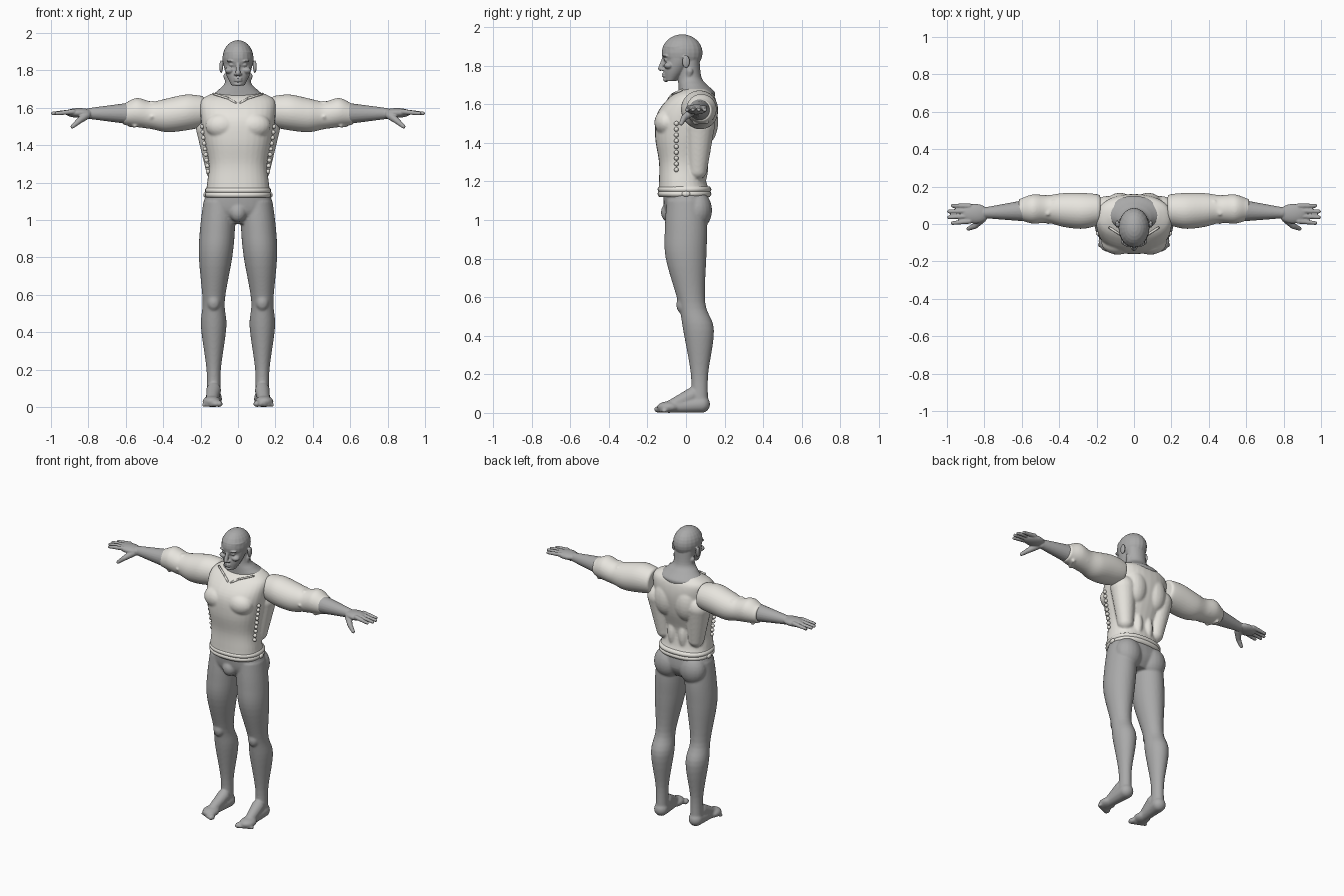
import bpy
import bmesh
import math
from mathutils import Matrix, Vector

default_cube = bpy.data.objects.get("Cube")
if default_cube:
    bpy.data.objects.remove(default_cube, do_unlink=True)


def material(name, colour):
    mat = bpy.data.materials.new(name)
    mat.use_nodes = True
    mat.diffuse_color = colour
    mat.node_tree.nodes["Principled BSDF"].inputs["Base Color"].default_value = colour
    return mat


SKIN = material("grey skin", (0.4, 0.4, 0.4, 1))
CLOTH = material("cream cloth", (0.8, 0.78, 0.73, 1))


def spline(before, start, end, after, t):
    """Catmull-Rom blend of four rows."""
    return [b + t / 2 * (c - a + t * (2 * a - 5 * b + 4 * c - d + t * (3 * (b - c) + d - a)))
            for a, b, c, d in zip(before, start, end, after)]


def signed_power(value, exponent):
    return math.copysign(abs(value) ** exponent, value)


def loft(bm, sections, place, square=1, sides=32, steps=5):
    """Skin rounded sections: position, centre pair, radius pair."""
    padded = [sections[0], *sections, sections[-1]]
    smooth = [spline(*four, step / steps)
              for four in zip(padded, padded[1:], padded[2:], padded[3:])
              for step in range(steps)]
    smooth.append(sections[-1])
    rings = []
    for along, centre_a, centre_b, radius_a, radius_b in smooth:
        ring = []
        for side in range(sides):
            angle = math.tau * side / sides
            a = centre_a + radius_a * signed_power(math.cos(angle), square)
            b = centre_b + radius_b * signed_power(math.sin(angle), square)
            ring.append(bm.verts.new(place(along, a, b)))
        rings.append(ring)
    for low, high in zip(rings, rings[1:]):
        for side in range(sides):
            after = (side + 1) % sides
            bm.faces.new((low[side], low[after], high[after], high[side]))
    bm.faces.new(rings[0])
    bm.faces.new(rings[-1])


def upright(along, a, b):
    return (a, b, along)


def sideways(along, a, b):
    return (along, a, b)


def trunk(bm, rows, square=1):
    """Central upright loft from height, half width, front and back."""
    loft(bm, [(z, 0, (front + back) / 2, width, (back - front) / 2)
              for z, width, front, back in rows], upright, square)


def tube(bm, rows, place, squash=1):
    """Offset loft from position, centre and one radius."""
    loft(bm, [(along, a, b, radius * squash, radius)
              for along, a, b, radius in rows], place)


def ball(bm, centre, radii):
    bmesh.ops.create_uvsphere(bm, u_segments=20, v_segments=14, radius=1,
                              matrix=Matrix.Translation(centre) @ Matrix.Diagonal((*radii, 1)))


def limb(bm, start, end, start_radius, end_radius):
    """Round-ended tapered rod."""
    start, end = Vector(start), Vector(end)
    way = end - start
    turn = way.to_track_quat("Z", "Y").to_matrix().to_4x4()
    bmesh.ops.create_cone(bm, cap_ends=True, segments=20, radius1=start_radius,
                          radius2=end_radius, depth=way.length,
                          matrix=Matrix.Translation((start + end) / 2) @ turn)
    ball(bm, start, [start_radius] * 3)
    ball(bm, end, [end_radius] * 3)


def mirror(bm):
    """Repeat the left-hand pieces on the right."""
    copy = bmesh.ops.duplicate(bm, geom=bm.verts[:] + bm.edges[:] + bm.faces[:])["geom"]
    for part in copy:
        if isinstance(part, bmesh.types.BMVert):
            part.co.x = -part.co.x


def finish(bm, name, mat, voxel=0, relax=4):
    """Make one object, fused into a soft surface if a voxel size is given."""
    bmesh.ops.recalc_face_normals(bm, faces=bm.faces[:])
    mesh = bpy.data.meshes.new(name)
    bm.to_mesh(mesh)
    bm.free()
    mesh.materials.append(mat)
    mesh.polygons.foreach_set("use_smooth", [True] * len(mesh.polygons))
    obj = bpy.data.objects.new(name, mesh)
    bpy.context.collection.objects.link(obj)
    if voxel:
        fuse = obj.modifiers.new("fuse", "REMESH")
        fuse.mode = "VOXEL"
        fuse.voxel_size = voxel
        fuse.use_smooth_shade = True
        soften = obj.modifiers.new("soften", "SMOOTH")
        soften.factor = 0.5
        soften.iterations = relax


# Legs, feet and hips
bm = bmesh.new()
tube(bm, [(1.1, .1, 0, .1), (.95, .11, 0, .11), (.8, .12, 0, .105), (.57, .13, .03, .07),
          (.43, .13, .065, .08), (.2, .13, .07, .045), (.05, .13, .07, .045)], upright, squash=.85)
heel, instep, sole = (.13, .08, .045), (.13, .03, .09), (.14, -.09, .03)
limb(bm, heel, sole, .045, .03)
limb(bm, instep, sole, .04, .03)
ball(bm, sole, (.05, .06, .03))
for toe in range(5):
    size = .018 - .002 * toe
    ball(bm, (.1 + .021 * toe, -.14 + .007 * toe, size), (size, size * 1.5, size))
ball(bm, (.13, -.02, .56), (.035, .03, .045))    # kneecap
ball(bm, (.095, .06, 1.05), (.09, .075, .1))     # buttock
mirror(bm)
trunk(bm, [(1.16, .165, -.12, .11), (1.05, .185, -.11, .12), (.98, .1, -.07, .08)], square=.9)
ball(bm, (0, -.09, 1.04), (.045, .04, .05))
finish(bm, "legs", SKIN, voxel=.007)

# Forearms and hands
bm = bmesh.new()
elbow, wrist, thumb = (.6, .07, 1.57), (.79, .06, 1.57), (.85, -.01, 1.53)
limb(bm, elbow, wrist, .055, .03)
ball(bm, (.85, .055, 1.573), (.075, .053, .026))
for finger in range(4):
    reach = 1 - .02 * abs(finger - 1.5)
    limb(bm, (.88, .015 + .027 * finger, 1.58), (reach, .005 + .031 * finger, 1.57), .014, .01)
limb(bm, (.81, .03, 1.56), thumb, .022, .016)
limb(bm, thumb, (.885, -.025, 1.5), .016, .011)
mirror(bm)
finish(bm, "hands", SKIN, voxel=.0045, relax=2)

# Head and neck
bm = bmesh.new()
ball(bm, (.09, 0, 1.82), (.01, .02, .034))       # ear
ball(bm, (.034, -.104, 1.85), (.027, .018, .007))    # brow
ball(bm, (.033, -.1, 1.83), (.015, .013, .01))   # eye
ball(bm, (.045, -.09, 1.8), (.026, .024, .018))  # cheekbone
ball(bm, (.012, -.12, 1.78), (.01, .013, .008))  # nostril
limb(bm, (.06, .02, 1.77), (.03, 0, 1.67), .018, .014)   # neck muscle
mirror(bm)
ball(bm, (0, -.02, 1.866), (.083, .106, .096))   # skull
trunk(bm, [(1.72, .035, -.11, -.05), (1.77, .06, -.115, 0), (1.83, .077, -.11, .04),
           (1.9, .077, -.12, .05)])
limb(bm, (0, -.11, 1.85), (0, -.132, 1.785), .009, .013)     # nose
for height in (1.746, 1.757):
    ball(bm, (0, -.112, height), (.023, .013, .006))     # lips
ball(bm, (0, -.105, 1.727), (.022, .014, .012))  # chin
trunk(bm, [(1.62, .1, -.05, .14), (1.66, .14, -.04, .15), (1.7, .1, -.04, .11),
           (1.74, .068, -.04, .08), (1.83, .065, -.03, .07)])
finish(bm, "head", SKIN, voxel=.004, relax=3)

# Shirt body over the chest, shoulder blades and flanks
bm = bmesh.new()
ball(bm, (.085, -.1, 1.505), (.09, .064, .07))
ball(bm, (.075, .1, 1.51), (.08, .067, .12))
ball(bm, (.04, .07, 1.27), (.035, .045, .1))
limb(bm, (.12, .06, 1.26), (.145, .07, 1.49), .05, .08)
mirror(bm)
trunk(bm, [(1.15, .172, -.143, .125), (1.2, .165, -.14, .105), (1.3, .157, -.14, .1),
           (1.43, .182, -.16, .14), (1.55, .2, -.15, .16), (1.64, .197, -.08, .15),
           (1.68, .13, -.01, .115)], square=.85)
finish(bm, "shirt_body", CLOTH, voxel=.007)

# Full sleeves with wound folds, gathered below the elbow
bm = bmesh.new()
tube(bm, [(.18, .075, 1.58, .075), (.2, .075, 1.58, .085), (.28, .07, 1.575, .096),
          (.38, .075, 1.56, .09), (.46, .08, 1.56, .074), (.54, .08, 1.575, .078),
          (.6, .078, 1.567, .06), (.615, .078, 1.567, .055)], sideways)
for fold in range(8):
    ends = [(.34 + .03 * (fold + turn), .077 + .067 * math.cos(2.4 * fold + turn),
             1.565 + .067 * math.sin(2.4 * fold + turn)) for turn in (0, 1)]
    limb(bm, *ends, .012, .01)
mirror(bm)
finish(bm, "sleeves", CLOTH, voxel=.006)

# Rolled hem with a tie on each hip
bm = bmesh.new()
ball(bm, (.175, 0, 1.135), (.01, .022, .014))
mirror(bm)
for height in (1.135, 1.158):
    rows = []
    for level in (-1, -.5, 0, .5, 1):
        inset = .008 * level * level
        rows.append((height + .015 * level, .177 - inset, inset - .147, .131 - inset))
    trunk(bm, rows, square=.85)
finish(bm, "hem", CLOTH)

# Laced side seams
bm = bmesh.new()
for knot in range(9):
    ball(bm, (.192 - .004 * knot, -.05, 1.5 - .03 * knot), [.012] * 3)
mirror(bm)
finish(bm, "side_lacing", CLOTH)

# Collar edge opening at the throat
bm = bmesh.new()
throat, bend, shoulder = (.012, -.09, 1.625), (.05, -.072, 1.65), (.13, -.02, 1.675)
limb(bm, throat, bend, .007, .006)
limb(bm, bend, shoulder, .006, .006)
mirror(bm)
finish(bm, "collar", CLOTH)
